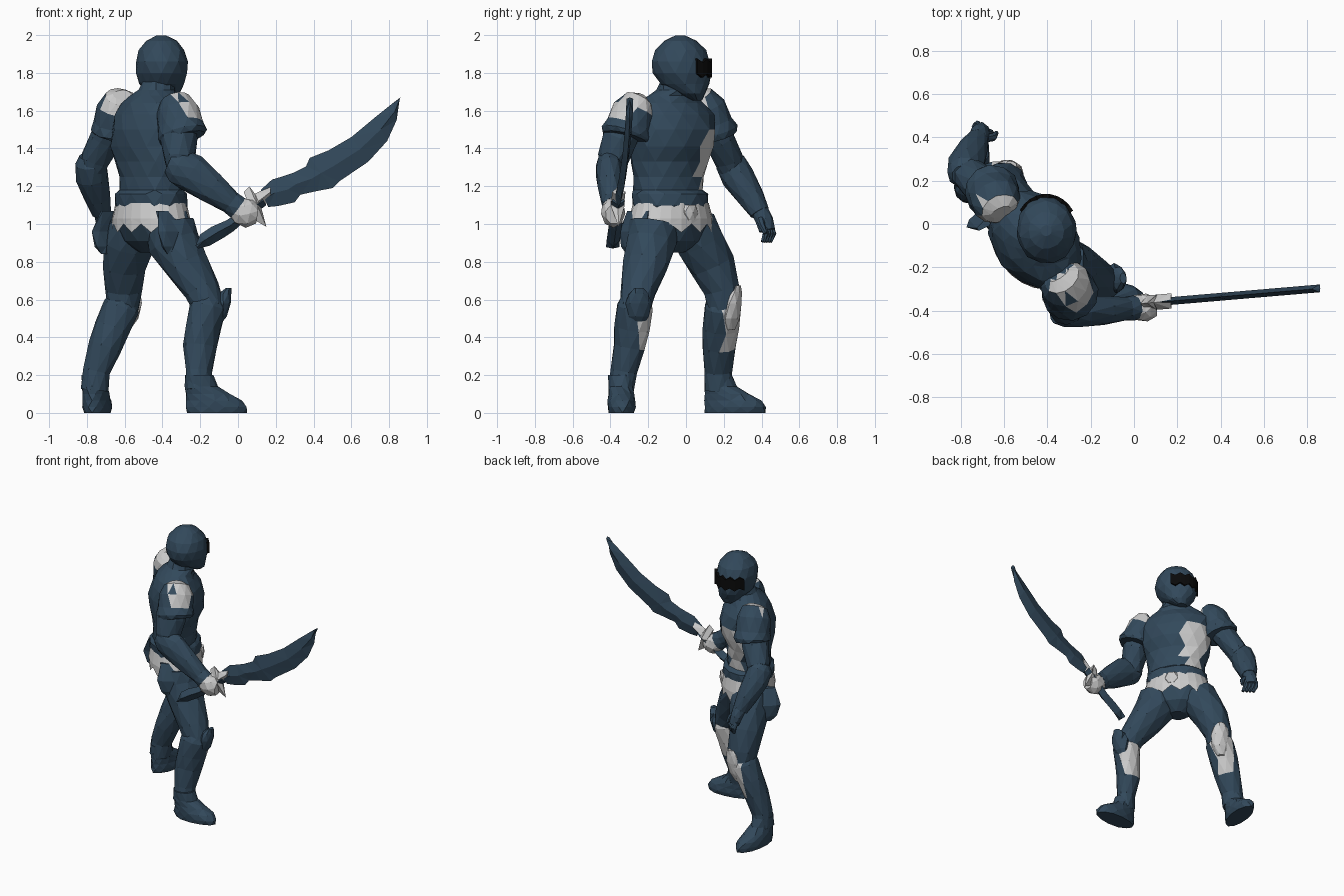
import bpy, bmesh, math, random
from mathutils import Vector as V

random.seed(4)


def mat(name, col):
    m = bpy.data.materials.new(name)
    m.diffuse_color = (*col, 1)
    return m


BLUE = mat("blue_armour", (0.032, 0.066, 0.105))
GREY = mat("pale_grey", (0.75, 0.75, 0.75))
BLACK = mat("visor_black", (0.003, 0.003, 0.003))
FWD = V((0.8, 0.6, 0))        # chest direction
SIDE = V((0.6, -0.8, 0))      # sword side of the body
UP = V((0, 0, 1))


def finish(name, bm, main=BLUE, grey=None):
    bmesh.ops.recalc_face_normals(bm, faces=bm.faces)
    bmesh.ops.triangulate(bm, faces=bm.faces)
    me = bpy.data.meshes.new(name)
    me.materials.append(main)
    me.materials.append(GREY)
    if grey:
        for f in bm.faces:
            if grey(f.calc_center_median()):
                f.material_index = 1
    bm.to_mesh(me)
    bm.free()
    ob = bpy.data.objects.new(name, me)
    bpy.context.collection.objects.link(ob)
    return ob


def skin(bm, rings, cap=True):
    n = len(rings[0])
    for r, s in zip(rings, rings[1:]):
        for j in range(n):
            k = (j + 1) % n
            bm.faces.new((r[j], r[k], s[k], s[j]))
    if cap:
        bm.faces.new(rings[0][::-1])
        bm.faces.new(rings[-1])


def loft(name, rows, ref=FWD, n=10, flat=False, main=BLUE, grey=None):
    """Elliptical rings (x, y, z, half width, half depth) joined into a closed, slightly faceted tube."""
    bm = bmesh.new()
    pts = [V(r[:3]) for r in rows]
    rings = []
    for i, r in enumerate(rows):
        t = UP if flat else (pts[min(i + 1, len(pts) - 1)] - pts[max(i - 1, 0)]).normalized()
        s = V(ref).cross(t).normalized()
        f = t.cross(s)
        ring = []
        for j in range(n):
            a = 2 * math.pi * (j + .5 * (i % 2)) / n     # staggered rings give a triangle weave
            g = random.uniform(.98, 1.05)
            ring.append(bm.verts.new(pts[i] + (s * r[3] * math.cos(a) + f * r[4] * math.sin(a)) * g))
        rings.append(ring)
    skin(bm, rings)
    return finish(name, bm, main, grey)


# torso and neck
C = V((-0.46, -0.08, 0))
loft("torso", [(-.46, -.08, 1.04, .2, .15), (-.46, -.08, 1.1, .215, .17), (-.46, -.085, 1.16, .215, .17),
               (-.46, -.09, 1.18, .2, .15), (-.46, -.09, 1.25, .2, .15), (-.462, -.085, 1.33, .22, .16),
               (-.46, -.077, 1.41, .24, .185), (-.455, -.075, 1.5, .25, .19), (-.457, -.077, 1.58, .24, .165),
               (-.46, -.08, 1.64, .2, .13), (-.45, -.07, 1.68, .135, .105), (-.43, -.06, 1.71, .092, .095),
               (-.41, -.04, 1.77, .085, .09)], n=14, flat=True,
     grey=lambda c: 1.2 < c.z < 1.5 and (c - C).dot(SIDE) < -.08 and (c - C).dot(FWD) > .03)

# helmet, facing +y
HX = -.405
loft("helmet", [(HX + .015, .06, 1.655, .035, .025), (HX + .015, .03, 1.69, .08, .07), (HX, -.005, 1.74, .115, .125),
                (HX, -.023, 1.8, .133, .152), (HX, -.028, 1.86, .136, .152), (HX, -.03, 1.92, .12, .132),
                (HX, -.03, 1.97, .08, .085), (HX, -.03, 1.998, .025, .025)], ref=(0, 1, 0), n=14, flat=True)

# visor with a ragged edge
bm = bmesh.new()
rings = []
for j in range(10):
    a = math.radians(32 + j * 12.8)
    e = .01 * (-1) ** j
    lo, hi = 1.785 + e, 1.865 + e
    rings.append([bm.verts.new((HX + rx * math.cos(a), -.025 + ry * math.sin(a), z))
                  for rx, ry, z in ((.125, .14, lo), (.146, .164, lo), (.146, .164, hi), (.125, .14, hi))])
skin(bm, rings)
finish("visor", bm, BLACK)

# pelvis
loft("pelvis", [(-.46, -.07, .85, .06, .06), (-.46, -.07, .91, .18, .125), (-.46, -.075, 1.0, .22, .165),
                (-.46, -.08, 1.09, .2, .155)], flat=True, n=12)

# zigzag cloth belt
bm = bmesh.new()
rings = [[], [], []]
for j in range(24):
    a = 2 * math.pi * j / 24
    for ring, w, d, z in zip(rings, (.243, .24, .215), (.182, .185, .172),
                             (.955 if j % 2 else 1.0, 1.03, 1.11)):
        ring.append(bm.verts.new(C + SIDE * w * math.cos(a) + FWD * d * math.sin(a) + UP * z))
skin(bm, rings, cap=False)
finish("cloth_belt", bm, GREY)

# belt buckle
p = C + FWD * .165
loft("belt_buckle", [(p.x, p.y, 1.02, .035, .025), (p.x, p.y, 1.06, .05, .03), (p.x, p.y, 1.1, .04, .028)],
     flat=True, n=6, main=GREY)

# hip guards
for k, sgn, back in (("right", 1, -.02), ("left", -1, -.1)):
    p, q = C + SIDE * .2 * sgn + FWD * back * .8, C + SIDE * .24 * sgn + FWD * back
    loft(k + "_hip_guard", [(q.x, q.y, .84, .015, .05), (q.x, q.y, .88, .025, .09),
                            (q.x, q.y, .96, .028, .11), (p.x, p.y, 1.07, .02, .1)], flat=True, n=8)

# legs
loft("right_thigh", [(-.36, -.17, 1.0, .13, .13), (-.34, -.185, .9, .135, .135), (-.27, -.215, .78, .115, .12),
                     (-.19, -.25, .65, .09, .1), (-.15, -.27, .55, .08, .085)])
loft("left_thigh", [(-.55, .03, 1.0, .13, .13), (-.575, .075, .9, .13, .135), (-.6, .14, .78, .115, .12),
                    (-.605, .19, .65, .095, .1), (-.61, .2, .55, .085, .085)])
loft("right_shin", [(-.155, -.265, .6, .075, .08), (-.16, -.27, .56, .092, .1), (-.185, -.285, .45, .088, .1),
                    (-.2, -.3, .35, .08, .092), (-.205, -.33, .22, .064, .075), (-.205, -.345, .12, .064, .075)],
     grey=lambda c: c.z > .36 and c.y > -.25)
loft("left_shin", [(-.61, .195, .6, .08, .085), (-.62, .195, .56, .1, .095), (-.665, .185, .45, .1, .09),
                   (-.705, .175, .35, .092, .085), (-.75, .17, .22, .074, .072), (-.76, .17, .12, .075, .072)],
     grey=lambda c: c.z > .33 and c.x > -.67 and c.y > .19)
loft("right_knee_guard", [(-.125, -.25, .46, .03, .025), (-.1, -.25, .51, .055, .04), (-.085, -.25, .58, .068, .045),
                          (-.07, -.25, .63, .055, .035), (-.05, -.25, .66, .025, .015)], ref=(1, .1, 0), n=8, flat=True)
loft("left_knee_guard", [(-.6, .235, .44, .03, .025), (-.585, .24, .5, .06, .042), (-.575, .25, .58, .068, .045),
                         (-.57, .26, .64, .055, .032), (-.565, .275, .675, .025, .015)],
     ref=(.3, 1, 0), n=8, flat=True, main=GREY)

# boots: slices from the sole up, shifting back toward the heel
for k, x, y, yaw in (("right", -.205, -.345, 2), ("left", -.76, .17, 80)):
    d = V((math.cos(math.radians(yaw)), math.sin(math.radians(yaw)), 0))
    rows = [(x + d.x * s, y + d.y * s, z, w, l) for z, s, w, l in
            ((0, .09, .066, .157), (.03, .09, .074, .163), (.065, .08, .071, .15),
             (.1, .045, .068, .118), (.14, .012, .066, .086), (.2, 0, .067, .074))]
    loft(k + "_boot", rows, ref=d, n=12, flat=True)

# shoulder guards, pale near the neck
loft("right_shoulder_guard", [(-.345, -.235, 1.665, .03, .05), (-.335, -.25, 1.655, .075, .085),
                              (-.32, -.275, 1.6, .108, .115), (-.305, -.305, 1.52, .117, .122),
                              (-.295, -.32, 1.475, .13, .13), (-.29, -.325, 1.455, .12, .12)], n=12,
     grey=lambda c: c.z > 1.58 and (c.x > -.29 or c.z > 1.665))
loft("left_shoulder_guard", [(-.615, .055, 1.685, .03, .05), (-.62, .07, 1.672, .075, .085),
                             (-.635, .105, 1.615, .105, .112), (-.65, .135, 1.53, .112, .118),
                             (-.655, .15, 1.485, .127, .127), (-.66, .155, 1.465, .117, .117)], n=12,
     grey=lambda c: c.z > 1.56 and c.x > -.71 and c.y < .13)

# arms
loft("right_upper_arm", [(-.32, -.29, 1.58, .085, .085), (-.31, -.35, 1.45, .09, .1), (-.31, -.385, 1.35, .08, .085),
                         (-.31, -.395, 1.28, .06, .065)])
loft("left_upper_arm", [(-.64, .11, 1.58, .085, .085), (-.7, .175, 1.45, .08, .09), (-.755, .225, 1.34, .075, .08),
                        (-.775, .24, 1.27, .06, .065)])
loft("right_forearm", [(-.365, -.405, 1.33, .06, .055), (-.32, -.405, 1.31, .095, .07), (-.25, -.405, 1.27, .1, .072),
                       (-.14, -.4, 1.19, .085, .066), (-.04, -.39, 1.115, .062, .055),
                       (0, -.387, 1.085, .066, .058)], ref=(0, 1, 0))
loft("left_forearm", [(-.785, .22, 1.36, .055, .055), (-.783, .235, 1.325, .08, .08), (-.773, .275, 1.25, .085, .085),
                      (-.745, .345, 1.14, .07, .07), (-.72, .39, 1.06, .052, .052)])

# sword hand
loft("right_hand", [(-.02, -.387, 1.1, .055, .05), (.02, -.386, 1.07, .075, .06), (.06, -.385, 1.055, .075, .062),
                    (.1, -.382, 1.05, .05, .045)], ref=(0, 1, 0), n=8, main=GREY)

# open hand with fingers and thumb
loft("left_hand", [(-.72, .39, 1.07, .045, .045), (-.71, .415, 1.02, .05, .042), (-.7, .43, .965, .046, .035)], n=8)
for j in range(4):
    x, y = -.735 + j * .02, .45 - j * .013
    loft("left_finger_%d" % (j + 1), [(x, y, .99, .015, .016), (x + .012, y + .012, .95, .016, .016),
                                      (x + .025, y - .004, .905, .011, .012)], n=6)
loft("left_thumb", [(-.69, .395, 1.03, .02, .02), (-.65, .4, .995, .018, .018), (-.635, .42, .95, .011, .011)], n=6)


# sword: pairs of (upper x, z, lower x, z) joined with a thick centre line
def blade(name, stations, thick, main=BLUE):
    bm = bmesh.new()
    rings = []
    for ux, uz, lx, lz in stations:
        def pt(x, z, off):
            return bm.verts.new((x, -.37 + .085 * x + off, z))
        mx, mz = (ux + lx) / 2, (uz + lz) / 2
        rings.append([pt(ux, uz, 0), pt(mx, mz, thick), pt(lx, lz, 0), pt(mx, mz, -thick)])
    skin(bm, rings)
    finish(name, bm, main)


blade("sword_blade", [(.12, 1.18, .16, 1.09), (.18, 1.235, .21, 1.095), (.23, 1.25, .3, 1.115), (.29, 1.27, .33, 1.155),
                      (.36, 1.305, .42, 1.175), (.38, 1.35, .5, 1.19), (.48, 1.39, .535, 1.225),
                      (.6, 1.46, .69, 1.33), (.72, 1.56, .79, 1.44), (.82, 1.64, .84, 1.55), (.86, 1.67, .855, 1.655)], .018)
blade("sword_guard", [(.03, 1.17, .09, 1.02), (.06, 1.2, .15, .985), (.09, 1.16, .125, 1.08),
                      (.17, 1.2, .175, 1.14)], .035, GREY)
blade("sword_handle", [(-.225, .885, -.21, .87), (-.2, .945, -.15, .885), (-.14, .985, -.08, .925), (-.06, 1.02, -.02, .965),
                       (0, 1.06, .03, 1.01), (.12, 1.15, .15, 1.1)], .035)
